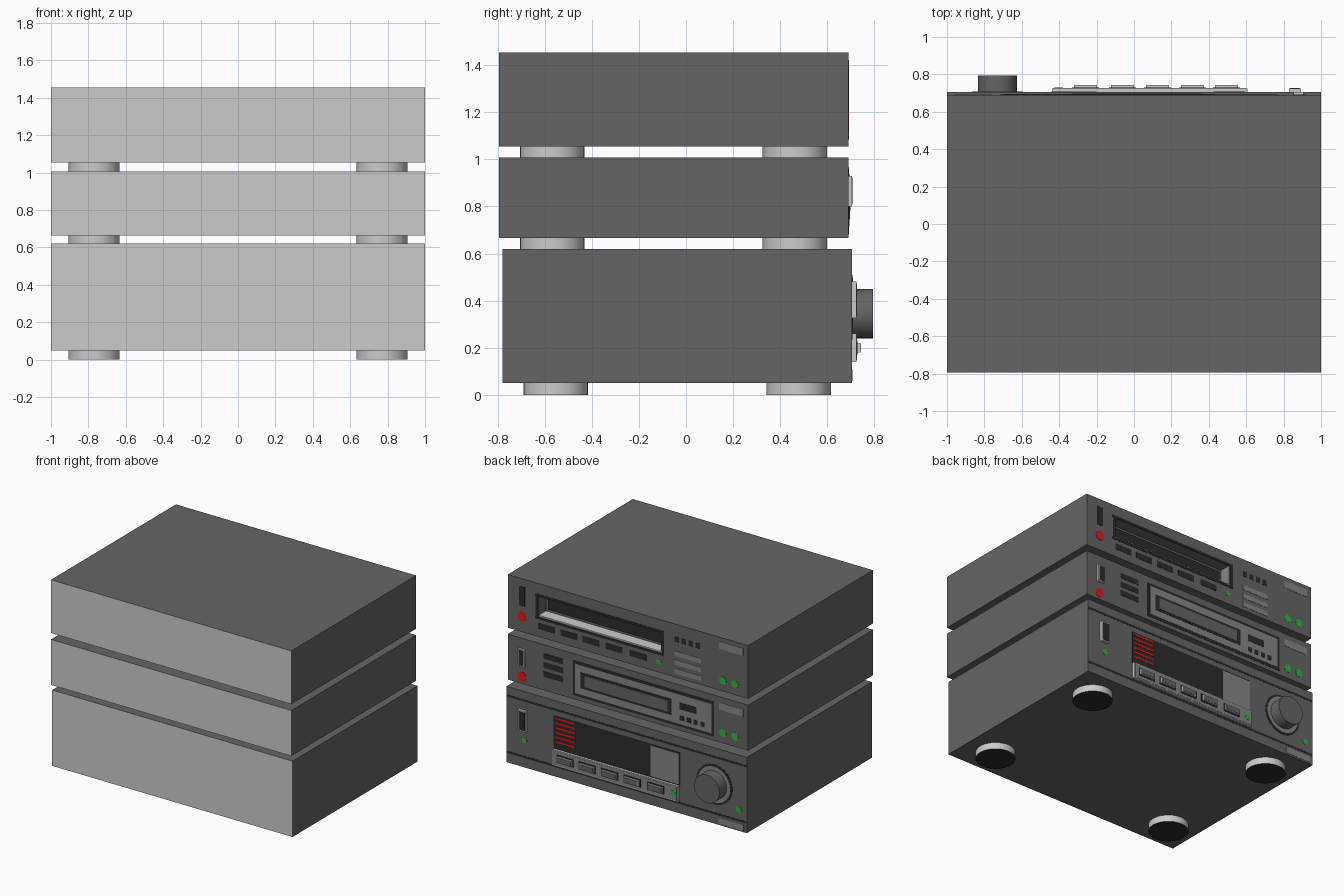
import bpy, math

if "Cube" in bpy.data.objects:
    bpy.data.objects.remove(bpy.data.objects["Cube"])


def mat(name, r, g, b):
    m = bpy.data.materials.new(name)
    m.diffuse_color = (r, g, b, 1)
    m.use_nodes = True
    m.node_tree.nodes["Principled BSDF"].inputs["Base Color"].default_value = m.diffuse_color
    return m


DARK = mat("dark_case", 0.13, 0.13, 0.13)
BLACK = mat("black", 0.025, 0.025, 0.025)
MID = mat("mid_grey", 0.24, 0.24, 0.24)
LIGHT = mat("light_grey", 0.6, 0.6, 0.6)
RED = mat("red", 0.8, 0.01, 0.01)
GREEN = mat("green", 0.03, 0.45, 0.05)


def box(name, x, y, z, m=None):
    """Box from (min, max) ranges."""
    bpy.ops.mesh.primitive_cube_add(size=1, location=[sum(r) / 2 for r in (x, y, z)])
    o = bpy.context.object
    o.name = name
    o.scale = [abs(r[1] - r[0]) for r in (x, y, z)]
    bpy.ops.object.transform_apply(location=False, rotation=False, scale=True)
    if m:
        o.data.materials.append(m)
    return o


def plate(name, x, z, w, h, y, out, m):
    """Small rectangle on the control face, standing out by `out`."""
    return box(name, (x - w / 2, x + w / 2), (y - 0.005, y + out), (z - h / 2, z + h / 2), m)


def disc(name, x, z, r, y, out, m, sides=32):
    """Round part on the control face, axis along y."""
    bpy.ops.mesh.primitive_cylinder_add(vertices=sides, radius=r, depth=out + 0.005,
                                        location=(x, y + (out - 0.005) / 2, z),
                                        rotation=(math.pi / 2, 0, 0))
    o = bpy.context.object
    o.name = name
    o.data.materials.append(m)
    bpy.ops.object.shade_smooth_by_angle()
    return o


def cut(target, cutter):
    mod = target.modifiers.new("pocket", "BOOLEAN")
    mod.operation = "DIFFERENCE"
    mod.object = cutter
    bpy.context.view_layer.objects.active = target
    bpy.ops.object.modifier_apply(modifier=mod.name)
    bpy.data.objects.remove(cutter)


def unit(name, y0, y1, z0, z1):
    """Case with a pale rear panel and four round feet."""
    case = box(name + "_case", (-1, 1), (y0, y1), (z0, z1), DARK)
    case.data.materials.append(LIGHT)
    for p in case.data.polygons:
        if p.normal.y < -0.9:
            p.material_index = 1
    for x in (-0.77, 0.77):
        for y in (y0 + 0.227, y0 + 1.258):
            bpy.ops.mesh.primitive_cylinder_add(vertices=32, radius=0.137, depth=0.052,
                                                location=(x, y, z0 - 0.024))
            f = bpy.context.object
            f.name = name + "_foot"
            f.data.materials.append(LIGHT)
            f.data.materials.append(BLACK)
            for p in f.data.polygons:
                if p.normal.z < -0.9:
                    p.material_index = 1
            bpy.ops.object.shade_smooth_by_angle()
    return case


YL, YU, T = 0.705, 0.69, 0.002
unit("amplifier", -0.78, YL, 0.05, 0.62)
unit("tape_deck", -0.795, YU, 0.665, 1.007)
player = unit("disc_player", -0.795, YU, 1.055, 1.455)

# Disc player: deep tray opening with black surround
cut(player, box("tray_cutter", (-0.28, 0.745), (0.6, 0.8), (1.205, 1.36)))
for z in (1.196, 1.367):
    plate("tray_surround", 0.235, z, 1.07, 0.018, YU, T, BLACK)
for x in (-0.29, 0.757):
    plate("tray_surround", x, 1.281, 0.022, 0.154, YU, T, BLACK)
box("tray_floor", (-0.28, 0.745), (0.595, 0.685), (1.2, 1.215), LIGHT)
box("tray_side", (-0.285, -0.27), (0.595, 0.685), (1.21, 1.36), MID)
box("tray_back", (-0.25, 0.72), (0.595, 0.61), (1.235, 1.34), BLACK)
plate("player_power_slot", 0.881, 1.323, 0.045, 0.145, YU, T, BLACK)
disc("player_power_light", 0.883, 1.169, 0.036, YU, T, RED)
for x in (0.675, 0.49, 0.305, 0.115, -0.083):
    plate("player_button", x, 1.137, 0.14, 0.045, YU, T, BLACK)
disc("player_ready_light", -0.258, 1.136, 0.02, YU, T, GREEN)
for i in range(4):
    plate("player_small_button", -0.408 - 0.058 * i, 1.342, 0.035, 0.04, YU, T, BLACK)
for z in (1.234, 1.168, 1.102):
    plate("player_bar", -0.5, z, 0.22, 0.037, YU, T, MID)

# Tape deck: power switch, bars, framed cassette door
plate("deck_switch_frame", 0.879, 0.865, 0.055, 0.13, YU, 0.015, LIGHT)
plate("deck_switch", 0.879, 0.865, 0.042, 0.115, YU, 0.017, BLACK)
disc("deck_power_light", 0.883, 0.717, 0.036, YU, T, RED)
for z in (0.923, 0.855, 0.788):
    plate("deck_bar", 0.62, z, 0.16, 0.04, YU, T, BLACK)
plate("cassette_door_border", -0.13, 0.826, 1.175, 0.262, YU, T, BLACK)
plate("cassette_door", -0.13, 0.826, 1.135, 0.222, YU, 0.004, MID)
plate("cassette_window_frame", 0.012, 0.825, 0.757, 0.12, YU, 0.006, BLACK)
plate("cassette_window", 0.012, 0.825, 0.69, 0.085, YU, 0.008, DARK)
plate("deck_counter", -0.504, 0.852, 0.142, 0.05, YU, 0.006, BLACK)
for i in range(4):
    plate("deck_small_button", -0.45 - 0.058 * i, 0.763, 0.035, 0.035, YU, 0.006, BLACK)

# Name plates and socket lights shared by the upper units
for name, zp, zl in (("player", 1.395, 1.135), ("deck", 0.937, 0.742)):
    plate(name + "_badge_plate", -0.86, zp, 0.2, 0.055, YU, T, MID)
    for x in (-0.79, -0.89):
        disc(name + "_socket_light", x, zl, 0.029, YU, T, GREEN)

# Amplifier: trim lines, switch, display
for z in (0.552, 0.128):
    plate("amplifier_trim_line", 0, z, 1.998, 0.016, YL, 0.001, BLACK)
plate("amplifier_switch_frame", 0.86, 0.403, 0.065, 0.155, YL, 0.02, LIGHT)
plate("amplifier_switch", 0.86, 0.403, 0.052, 0.138, YL, 0.022, BLACK)
disc("amplifier_power_light", 0.85, 0.254, 0.02, YL, T, GREEN)
plate("amplifier_display", 0.083, 0.383, 1.05, 0.25, YL, T, BLACK)
plate("display_side_panel", -0.32, 0.383, 0.24, 0.23, YL, 0.004, MID)
for i in range(6):
    plate("display_red_line", 0.508, 0.49 - 0.035 * i, 0.165, 0.013, YL, 0.004, RED)

# Amplifier: button strip
plate("button_strip", 0.083, 0.2, 1.045, 0.12, YL, 0.02, LIGHT)
plate("button_strip_face", 0.083, 0.2, 1.03, 0.105, YL, 0.022, MID)
for x in (0.495, 0.312, 0.125, -0.061, -0.259):
    plate("amplifier_button_surround", x, 0.2, 0.145, 0.062, YL, 0.024, BLACK)
    plate("amplifier_button", x, 0.2, 0.123, 0.042, YL, 0.037, LIGHT)
    plate("amplifier_button_cap", x, 0.2, 0.112, 0.032, YL, 0.039, DARK)
disc("strip_light", -0.402, 0.2, 0.022, YL, 0.024, GREEN)

# Amplifier: volume knob with ring, light and badge plate
disc("volume_recess_ring", -0.73, 0.345, 0.15, YL, T, BLACK, 48)
disc("volume_ring", -0.73, 0.345, 0.135, YL, 0.004, MID, 48)
disc("volume_knob", -0.73, 0.345, 0.105, YL, 0.09, DARK, 48)
disc("volume_light", -0.933, 0.21, 0.022, YL, T, GREEN)
plate("amplifier_badge_plate", -0.87, 0.084, 0.21, 0.045, YL, T, MID)
